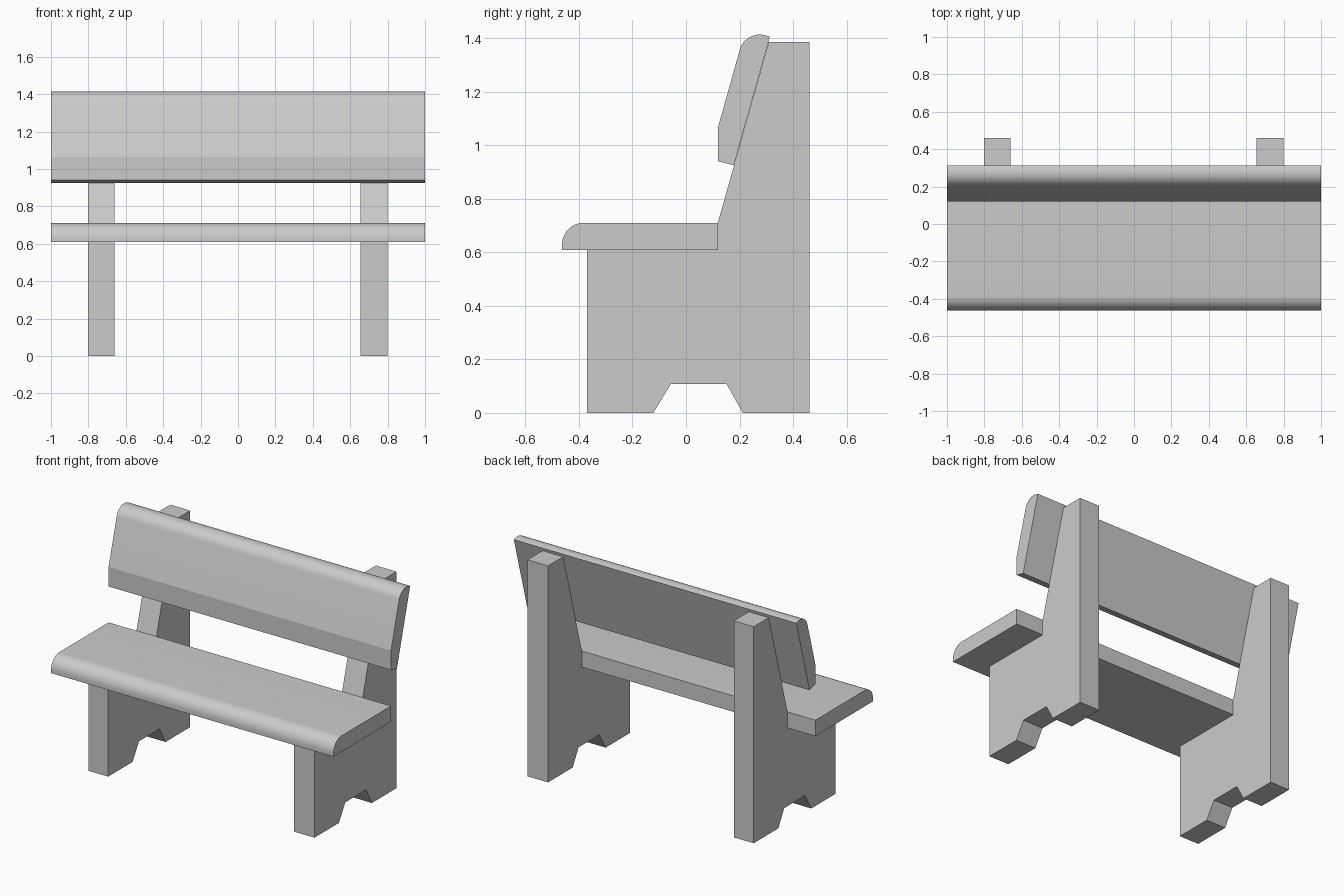
import bpy, bmesh
from math import cos, sin, radians

if "Cube" in bpy.data.objects:
    bpy.data.objects.remove(bpy.data.objects["Cube"])


def arc(cy, cz, r, a0, a1, n=12):
    """Points on an arc in the side (y, z) plane, angles in degrees."""
    angles = [radians(a0 + (a1 - a0) * i / n) for i in range(n + 1)]
    return [(cy + r * cos(a), cz + r * sin(a)) for a in angles]


def extrude_profile(name, profile, x0, x1, smooth=False):
    """Solid made by sweeping a side profile from x0 to x1."""
    bm = bmesh.new()
    face = bm.faces.new([bm.verts.new((x0, y, z)) for y, z in profile])
    ext = bmesh.ops.extrude_face_region(bm, geom=[face])
    verts = [g for g in ext["geom"] if isinstance(g, bmesh.types.BMVert)]
    bmesh.ops.translate(bm, verts=verts, vec=(x1 - x0, 0, 0))
    bmesh.ops.recalc_face_normals(bm, faces=bm.faces[:])
    mesh = bpy.data.meshes.new(name)
    bm.to_mesh(mesh)
    bm.free()
    obj = bpy.data.objects.new(name, mesh)
    bpy.context.collection.objects.link(obj)
    if smooth:
        bpy.ops.object.select_all(action='DESELECT')
        obj.select_set(True)
        bpy.context.view_layer.objects.active = obj
        bpy.ops.object.shade_smooth_by_angle(angle=radians(10))
    return obj


# Side supports: foot cut-out, seat ledge and sloped back post
support = [(-0.369, 0), (-0.122, 0), (-0.057, 0.107), (0.152, 0.107),
           (0.212, 0), (0.461, 0), (0.461, 1.386), (0.309, 1.386),
           (0.119, 0.71), (0.119, 0.608), (-0.369, 0.608)]
for name, x0, x1 in (("left_support", -0.802, -0.661),
                     ("right_support", 0.654, 0.80)):
    extrude_profile(name, support, x0, x1)

# Seat plank with rounded front edge
seat = [(0.119, 0.71)] + arc(-0.381, 0.628, 0.082, 90, 180) + \
       [(-0.463, 0.608), (0.119, 0.608)]
extrude_profile("seat", seat, -1, 1, smooth=True)

# Leaning backrest plank with rounded top edge
backrest = [(0.179, 0.925), (0.119, 0.940), (0.119, 1.065)] + \
           arc(0.275, 1.336, 0.077, 164.3, 74.3) + [(0.313, 1.405)]
extrude_profile("backrest", backrest, -1, 1, smooth=True)
